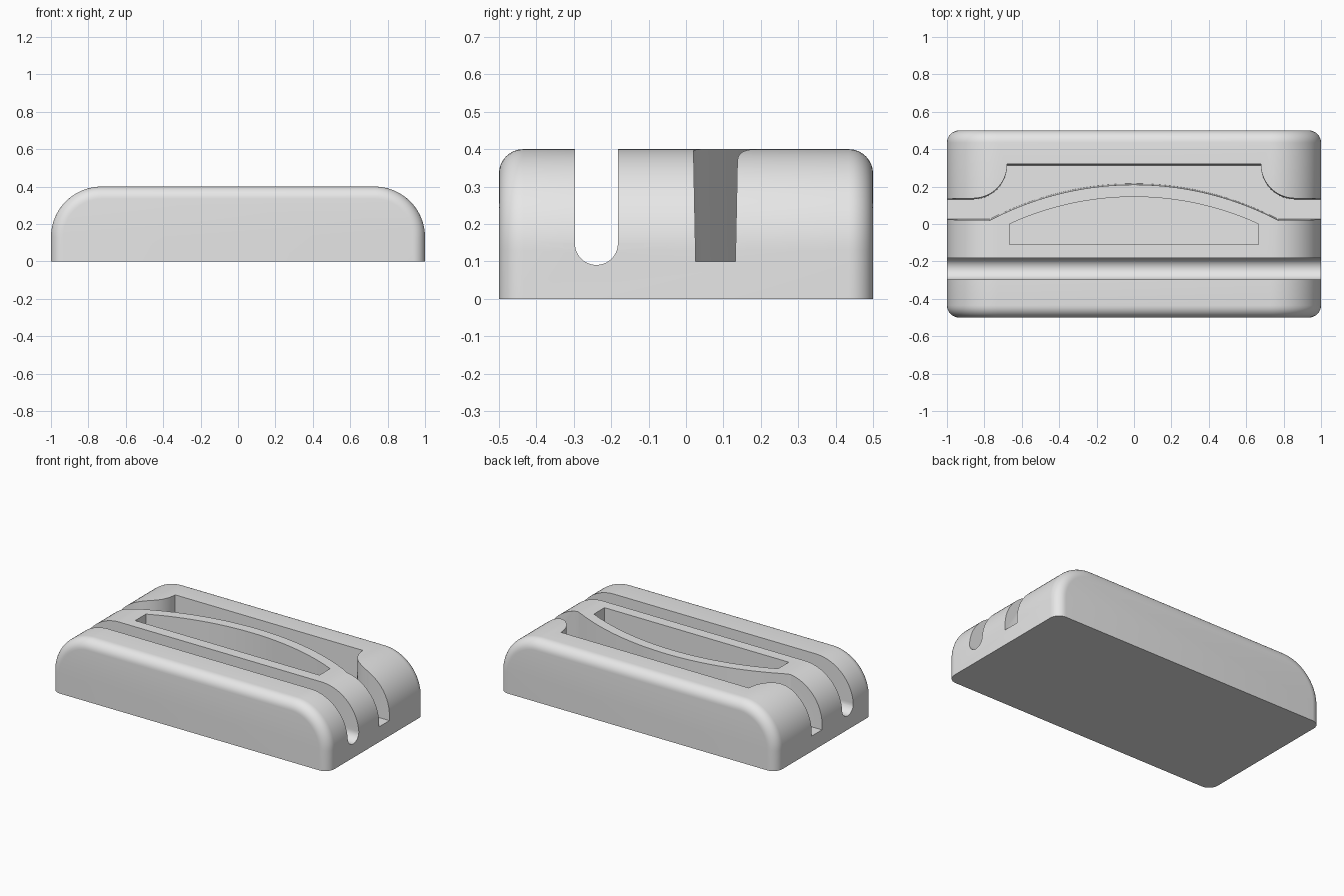
import bpy, bmesh
from math import sin, cos, pi, asin

cube = bpy.data.objects.get("Cube")
if cube:
    bpy.data.objects.remove(cube, do_unlink=True)

grey = bpy.data.materials.new("light_grey")
grey.use_nodes = True
grey.diffuse_color = (0.8, 0.8, 0.8, 1)
grey.node_tree.nodes["Principled BSDF"].inputs["Base Color"].default_value = (0.8, 0.8, 0.8, 1)


def arc(cx, cy, r, a0, a1, n):
    """Points along a circular arc."""
    return [(cx + r * cos(a0 + (a1 - a0) * i / n), cy + r * sin(a0 + (a1 - a0) * i / n))
            for i in range(n + 1)]


def loft(name, ring_a, ring_b, round_ends=0):
    """Solid between two matching rings, optionally rounding end edges above the base."""
    bm = bmesh.new()
    a = [bm.verts.new(p) for p in ring_a]
    b = [bm.verts.new(p) for p in ring_b]
    ends = [bm.faces.new(a), bm.faces.new(b)]
    for i in range(len(a)):
        j = (i + 1) % len(a)
        bm.faces.new((a[i], a[j], b[j], b[i]))
    bmesh.ops.recalc_face_normals(bm, faces=bm.faces)
    if round_ends:
        edges = [e for f in ends for e in f.edges if max(v.co.z for v in e.verts) > 0.001]
        bmesh.ops.bevel(bm, geom=edges, offset=round_ends, segments=8,
                        profile=0.5, affect='EDGES')
    mesh = bpy.data.meshes.new(name)
    bm.to_mesh(mesh)
    bm.free()
    mesh.materials.append(grey)
    obj = bpy.data.objects.new(name, mesh)
    bpy.context.collection.objects.link(obj)
    return obj


# Body: rounded-shoulder profile extruded front to back
R = 0.27
profile = ([(1, 0)] + arc(1 - R, 0.4 - R, R, 0, pi / 2, 20)
           + arc(R - 1, 0.4 - R, R, pi / 2, pi, 20) + [(-1, 0)])
body = loft("holder_body", [(x, -0.5, z) for x, z in profile],
            [(x, 0.5, z) for x, z in profile], 0.065)

# Straight groove with a round bottom
slot = [(-0.182, 0.6), (-0.297, 0.6)] + arc(-0.2395, 0.148, 0.0575, pi, 2 * pi, 20)
groove = loft("groove_cutter", [(-1.2, y, z) for y, z in slot], [(1.2, y, z) for y, z in slot])

# Curved channel: arched front wall, stepped back wall with convex corners, slight draft
big_r = 1.655
half = asin(0.77 / big_r)
front = [(-1.2, 0.02)] + arc(0, 0.21 - big_r, big_r, pi / 2 + half, pi / 2 - half, 40) + [(1.2, 0.02)]
left_corner = arc(-0.86, 0.32, 0.182, -pi / 2, 0, 14)
back_left = [(-1.2, 0.138)] + left_corner
back = [(-x, y) for x, y in back_left] + back_left[::-1]


def channel_ring(z):
    d = 0.006 * (0.4 - z) / 0.3
    return [(x, y + d, z) for x, y in front] + [(x, y - d, z) for x, y in back]


channel = loft("channel_cutter", channel_ring(0.1), channel_ring(0.6))

# Arched pocket behind the groove
small_r = 1.597
half = asin(0.665 / small_r)
plan = [(0.665, -0.11), (-0.665, -0.11)] + arc(0, 0.145 - small_r, small_r, pi / 2 + half, pi / 2 - half, 40)
pocket = loft("pocket_cutter", [(x, y, 0.1) for x, y in plan], [(x, y, 0.6) for x, y in plan])

# Cut the recesses out of the body
bpy.ops.object.select_all(action='DESELECT')
bpy.context.view_layer.objects.active = body
body.select_set(True)
for cutter in (groove, channel, pocket):
    cutter.hide_render = True
    mod = body.modifiers.new(cutter.name, 'BOOLEAN')
    mod.operation = 'DIFFERENCE'
    mod.solver = 'EXACT'
    mod.object = cutter
    bpy.ops.object.modifier_apply(modifier=mod.name)
    bpy.data.objects.remove(cutter, do_unlink=True)

bpy.ops.object.shade_smooth_by_angle(angle=pi / 6)
